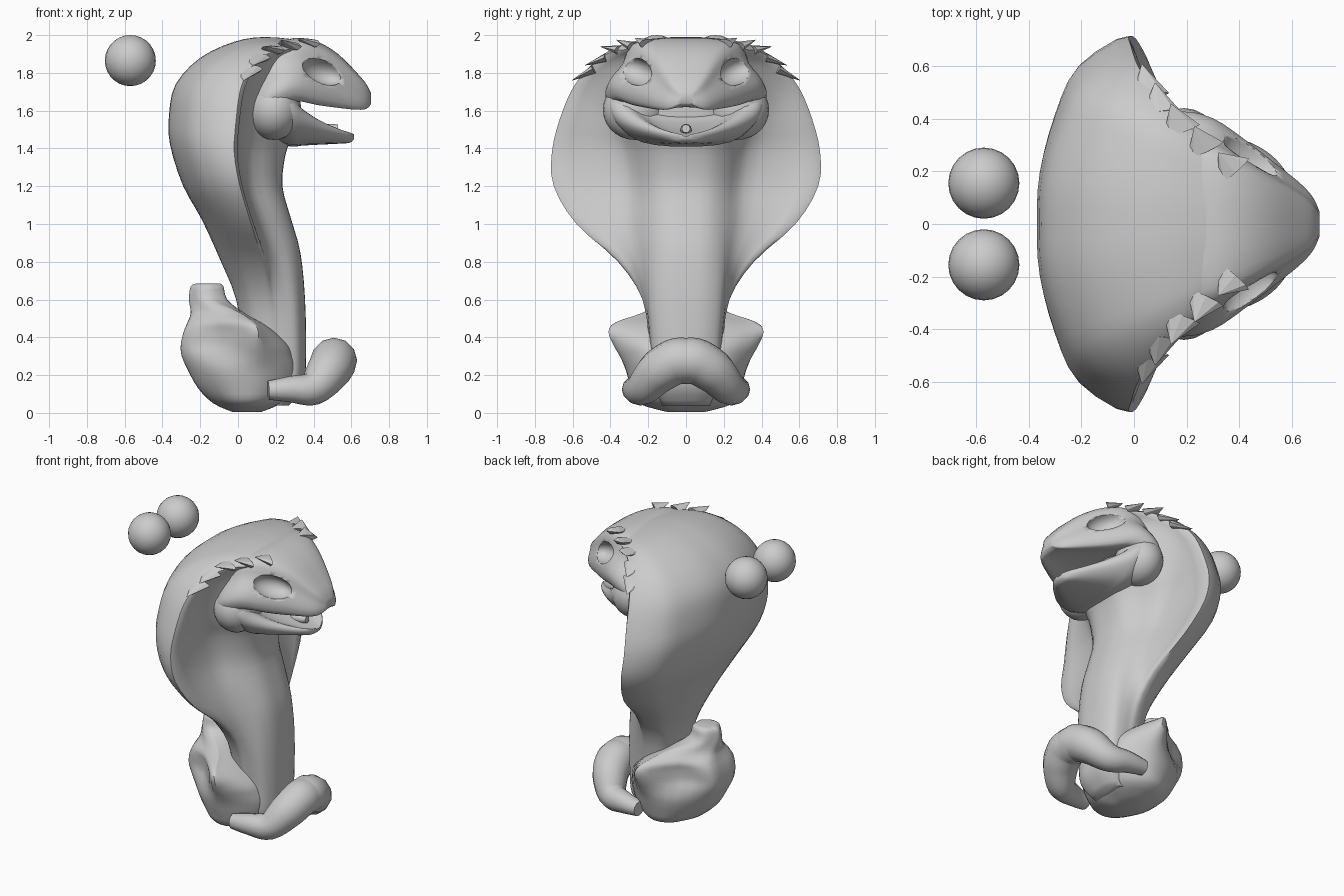
import bpy, bmesh, math
from mathutils import Vector

cube = bpy.data.objects.get("Cube")
if cube:
    bpy.data.objects.remove(cube, do_unlink=True)

clay = bpy.data.materials.new("grey_clay")
clay.use_nodes = True
clay.diffuse_color = (0.6, 0.6, 0.6, 1)
clay.node_tree.nodes["Principled BSDF"].inputs["Base Color"].default_value = (0.6, 0.6, 0.6, 1)


def spline(pts, steps, closed=False):
    """Smooth list of points passing through every given point."""
    n, out = len(pts), []
    for i in range(n if closed else n - 1):
        pick = (lambda k: pts[k % n]) if closed else (lambda k: pts[max(0, min(n - 1, k))])
        a, b, c, d = (pick(i + k) for k in (-1, 0, 1, 2))
        for s in range(steps):
            t = s / steps
            out.append(b + (c - a) * t / 2 + (a * 2 - b * 5 + c * 4 - d) * t * t / 2
                       + (b * 3 - a - c * 3 + d) * t ** 3 / 2)
    return out if closed else out + [pts[-1]]


def smooth(ob, angle=50):
    bpy.ops.object.select_all(action='DESELECT')
    ob.select_set(True)
    bpy.context.view_layer.objects.active = ob
    bpy.ops.object.shade_smooth_by_angle(angle=math.radians(angle))


def finish(name, bm, angle=50):
    bmesh.ops.recalc_face_normals(bm, faces=bm.faces)
    me = bpy.data.meshes.new(name)
    bm.to_mesh(me)
    bm.free()
    me.materials.append(clay)
    ob = bpy.data.objects.new(name, me)
    bpy.context.collection.objects.link(ob)
    smooth(ob, angle)
    return ob


def loft(name, halves, along=3, around=3):
    """Skin half sections (y >= 0, first and last point on the centre plane)."""
    rings = []
    for half in halves:
        half = [Vector(p) for p in half]
        ring = half + [Vector((p.x, -p.y, p.z)) for p in half[-2:0:-1]]
        rings.append(spline(ring, around, True))
    columns = [spline(list(c), along) for c in zip(*rings)]
    bm = bmesh.new()
    rows = [[bm.verts.new(p) for p in row] for row in zip(*columns)]
    m = len(rows[0])
    for a, b in zip(rows, rows[1:]):
        for i in range(m):
            bm.faces.new((a[i], a[(i + 1) % m], b[(i + 1) % m], b[i]))
    bm.faces.new(rows[0])
    bm.faces.new(rows[-1])
    return finish(name, bm)


def ball(name, pos, size, turn=(0, 0, 0)):
    bm = bmesh.new()
    bmesh.ops.create_uvsphere(bm, u_segments=24, v_segments=14, radius=1)
    ob = finish(name, bm)
    ob.location, ob.scale, ob.rotation_euler = pos, size, turn
    return ob


def carve(ob, cutter):
    cutter.hide_render = True
    cutter.hide_set(True)
    mod = ob.modifiers.new("carve", 'BOOLEAN')
    mod.operation, mod.object, mod.solver = 'DIFFERENCE', cutter, 'EXACT'


# Neck and hood: back point, rim point, front point, neck half width
def hood_section(back, rim, front, nw):
    b, r, f = Vector((back[0], 0, back[1])), Vector(rim), Vector((front[0], 0, front[1]))

    def at(t, y):
        p = b.lerp(f, t)
        return Vector((p.x, y, p.z))

    def shell(t, k):
        p = b.lerp(r, t)
        return Vector((p.x, r.y * k, p.z))
    flare = max(0, min(1, (r.y - nw) / 0.3))
    inner = at(0.72, nw).lerp(at(0.66, nw * 1.35), flare)
    web = r.lerp(inner, 0.45) - Vector((0.012 * flare, 0, 0))
    return [b, shell(0.03, 0.28), shell(0.2, 0.6), shell(0.45, 0.85), r,
            web, inner, at(0.87, nw * 0.9), at(0.98, nw * 0.5), f]


hood = [
    ((.08, .04), (.18, .13, .04), (.27, .04), .12),
    ((.06, .14), (.18, .17, .14), (.345, .14), .17),
    ((.03, .35), (.17, .19, .35), (.36, .3), .18),
    ((-.01, .6), (.15, .23, .6), (.355, .6), .2),
    ((-.09, .8), (.13, .36, .8), (.33, .85), .21),
    ((-.19, 1.02), (.07, .58, 1), (.28, 1.03), .22),
    ((-.29, 1.2), (.01, .7, 1.2), (.235, 1.2), .23),
    ((-.36, 1.42), (-.02, .71, 1.38), (.25, 1.36), .25),
    ((-.365, 1.58), (-.01, .67, 1.55), (.28, 1.45), .27),
    ((-.33, 1.74), (.01, .61, 1.7), (.3, 1.55), .28),
    ((-.2, 1.88), (.05, .54, 1.8), (.3, 1.65), .27),
    ((-.02, 1.965), (.12, .45, 1.88), (.3, 1.72), .24),
    ((.14, 1.99), (.22, .36, 1.92), (.32, 1.78), .2),
    ((.32, 1.975), (.34, .26, 1.92), (.35, 1.85), .15),
]
loft("neck_and_hood", [hood_section(*h) for h in hood])


# Skull: x, half width, lip height, top height
def skull_section(x, w, lip, top):
    h = top - lip
    prof = [(0, 1), (.4, .985), (.7, .9), (.8, .63), (.96, .38), (1, .18), (.88, 0), (.45, .06), (0, .08)]
    return [(x, w * k, lip + h * t) for k, t in prof]


skull = loft("skull", [skull_section(*s) for s in (
    (.05, .24, 1.62, 1.72), (.09, .37, 1.59, 1.83), (.18, .425, 1.61, 1.94), (.3, .4, 1.65, 1.985),
    (.42, .32, 1.63, 1.965), (.53, .235, 1.615, 1.9), (.63, .155, 1.605, 1.8),
    (.68, .1, 1.61, 1.74), (.705, .045, 1.635, 1.69))])


# Lower jaw: x, half width, bottom, top
def jaw_section(x, w, low, top):
    h = top - low
    prof = [(0, .65), (.5, .7), (.85, 1), (1, .85), (.93, .5), (.6, .1), (0, 0)]
    return [(x, w * k, low + h * t) for k, t in prof]


loft("lower_jaw", [jaw_section(*s) for s in (
    (.07, .26, 1.55, 1.68), (.11, .35, 1.49, 1.7), (.19, .41, 1.44, 1.7), (.28, .4, 1.41, 1.67),
    (.34, .355, 1.415, 1.61), (.43, .265, 1.42, 1.55), (.53, .16, 1.425, 1.505),
    (.59, .085, 1.43, 1.485), (.615, .03, 1.45, 1.475))])

# Cheeks, eye sockets and overlapping brow scales
scales = [((.06, .48, 1.82), (.03, .605, 1.76)), ((.1, .42, 1.88), (.08, .535, 1.84)),
          ((.18, .35, 1.92), (.14, .455, 1.94)), ((.27, .28, 1.94), (.23, .37, 1.975)),
          ((.38, .2, 1.955), (.32, .27, 1.985))]
for side, tag in ((1, "left"), (-1, "right")):
    ball(tag + "_cheek", (.19, side * .27, 1.605), (.145, .17, .16))
    carve(skull, ball(tag + "_socket_cutter", (.45, side * .27, 1.81), (.13, .09, .07),
                      (0, math.radians(18), side * math.radians(-42))))
    for i, (root, tip) in enumerate(scales):
        a, b = (Vector((p[0], p[1] * side, p[2])) for p in (root, tip))
        bm = bmesh.new()
        bmesh.ops.create_cone(bm, segments=8, radius1=.075, radius2=.002, depth=1, cap_ends=True)
        ob = finish(f"{tag}_brow_scale_{i + 1}", bm, 30)
        ob.location = a.lerp(b, .5)
        ob.scale = (1, .35, (b - a).length)
        ob.rotation_euler = (b - a).to_track_quat('Z', 'Y').to_euler()
    # Floating eyeballs
    ball(tag + "_eyeball", (-.57, side * .155, 1.865), (.135,) * 3)


# Round tube along a path, with its own radius at each point
def tube(name, pts, radii):
    cu = bpy.data.curves.new(name, 'CURVE')
    cu.dimensions, cu.bevel_depth, cu.bevel_resolution = '3D', 1, 4
    cu.use_fill_caps = True
    path = spline([Vector((*p, r)) for p, r in zip(pts, radii)], 5)
    sp = cu.splines.new('POLY')
    sp.points.add(len(path) - 1)
    for q, p in zip(sp.points, path):
        q.co, q.radius = (*p[:3], 1), p[3]
    ob = bpy.data.objects.new(name, cu)
    bpy.context.collection.objects.link(ob)
    cu.materials.append(clay)
    bpy.ops.object.select_all(action='DESELECT')
    ob.select_set(True)
    bpy.context.view_layer.objects.active = ob
    bpy.ops.object.convert(target='MESH')
    smooth(bpy.context.object)


# Small windpipe opening on the mouth floor
tube("windpipe", [(.42, 0, 1.49), (.48, 0, 1.5), (.53, 0, 1.505)], [.03, .03, .022])

# Front loop of the tail
loop = [(.16, .285, .12), (.28, .27, .125), (.4, .23, .13), (.475, .15, .215), (.505, .06, .27), (.508, 0, .275)]
sizes = [.05, .07, .09, .115, .122, .122]
tube("tail_loop", loop + [(x, -y, z) for x, y, z in loop[-2::-1]], sizes + sizes[-2::-1])


# Bowl-shaped base: height, back x, front x, half width, widest x, side dent
def base_section(z, back, front, w, wide, dent):
    return [(back, 0, z), (back + .015, w * .35, z), ((back + wide) / 2, w * (.85 - dent), z), (wide, w, z),
            ((front + wide) / 2, w * .88, z), (front, w * .5, z), (front, 0, z)]


loft("coil_base", [base_section(*s) for s in (
    (.005, -.03, .12, .1, .04, 0), (.05, -.13, .22, .25, .05, 0), (.13, -.21, .28, .29, .06, 0),
    (.23, -.265, .3, .32, .06, .03), (.3, -.295, .285, .35, .07, .16), (.36, -.3, .26, .38, .07, .3),
    (.43, -.285, .19, .405, .08, .32), (.48, -.265, .12, .37, .06, .25), (.53, -.25, .03, .23, 0, .1),
    (.6, -.26, -.06, .11, -.15, 0), (.67, -.25, -.08, .085, -.16, 0), (.685, -.22, -.1, .06, -.16, 0))])
